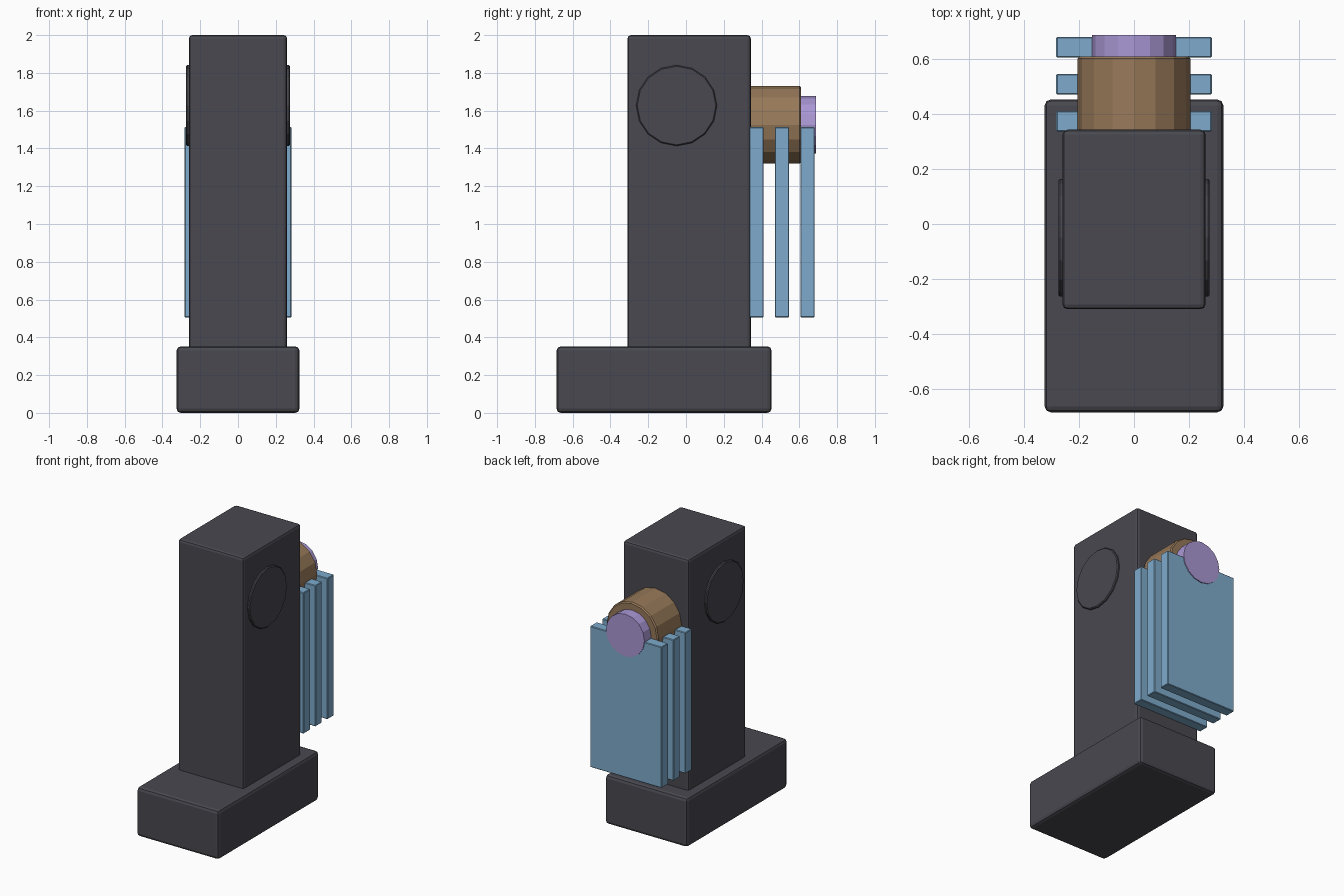
import bpy
import math

cube = bpy.data.objects.get("Cube")
if cube:
    bpy.data.objects.remove(cube, do_unlink=True)


def material(name, rgb):
    mat = bpy.data.materials.new(name)
    mat.use_nodes = True
    color = (*rgb, 1)
    mat.diffuse_color = color
    mat.node_tree.nodes["Principled BSDF"].inputs["Base Color"].default_value = color
    return mat


CHARCOAL = material("charcoal", (0.065, 0.065, 0.08))
BLUE = material("soft blue", (0.21, 0.41, 0.61))
BROWN = material("warm brown", (0.31, 0.19, 0.10))
PURPLE = material("lilac", (0.40, 0.31, 0.66))


def finish(name, mat, bevel, segments):
    obj = bpy.context.object
    obj.name = name
    obj.data.materials.append(mat)
    if bevel:
        mod = obj.modifiers.new("Rounded edges", "BEVEL")
        mod.width = bevel
        mod.segments = segments
        mod.limit_method = "ANGLE"
        mod.angle_limit = math.radians(40)
    return obj


def box(name, low, high, mat, bevel=0.0, segments=2):
    """Box spanning two opposite corners."""
    bpy.ops.mesh.primitive_cube_add(
        size=1, location=[(a + b) / 2 for a, b in zip(low, high)])
    bpy.context.object.scale = [b - a for a, b in zip(low, high)]
    bpy.ops.object.transform_apply(location=False, rotation=False, scale=True)
    return finish(name, mat, bevel, segments)


def drum(name, center, radius, depth, axis, mat, bevel=0.0, sides=16):
    """Cylinder lying along x or y."""
    turn = math.pi / 2
    rotation = (0, turn, 0) if axis == "x" else (turn, 0, 0)
    bpy.ops.mesh.primitive_cylinder_add(
        vertices=sides, radius=radius, depth=depth,
        location=center, rotation=rotation)
    return finish(name, mat, bevel, 1)


# Foot and upright body
box("base", (-0.325, -0.685, 0), (0.325, 0.453, 0.352), CHARCOAL, 0.022)
box("column", (-0.26, -0.31, 0.3), (0.26, 0.343, 2), CHARCOAL, 0.018)

# Shallow round covers on both sides
for side, x in (("left", 0.25), ("right", -0.25)):
    drum(side + "_cover", (x, -0.05, 1.627), 0.214, 0.05, "x", CHARCOAL, 0.006)

# Stepped barrel at the back
drum("barrel", (0, 0.46, 1.525), 0.205, 0.3, "y", BROWN, 0.008)
drum("barrel_cap", (0, 0.63, 1.525), 0.152, 0.114, "y", PURPLE)

# Row of hanging plates
for i in range(3):
    y = 0.336 + i * 0.135
    box(f"plate_{i + 1}", (-0.283, y, 0.505), (0.283, y + 0.075, 1.513),
        BLUE, 0.004, 1)
